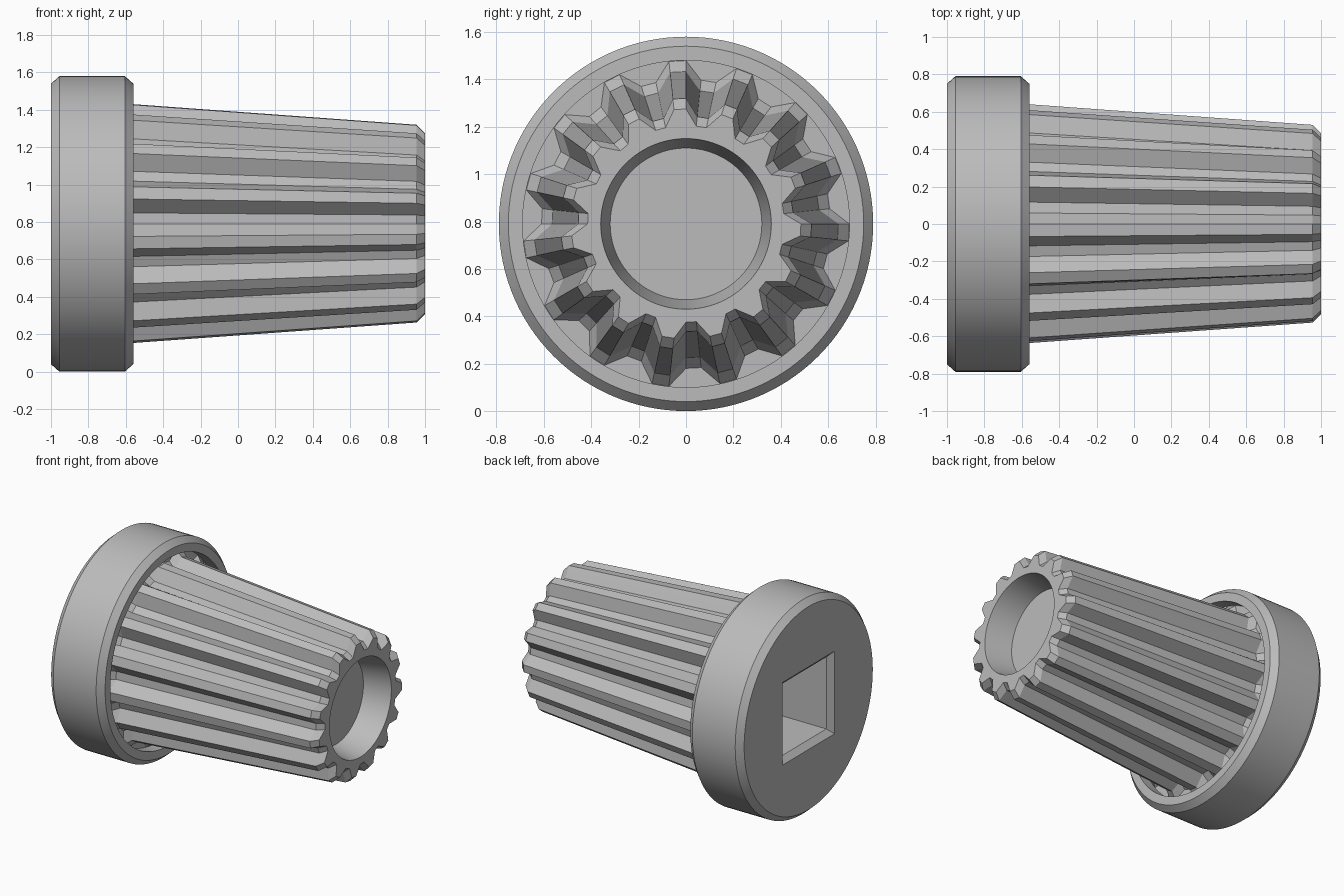
import bpy, bmesh, math
from mathutils import Vector

cube = bpy.data.objects.get("Cube")
if cube:
    bpy.data.objects.remove(cube, do_unlink=True)

N = 120          # points per ring, 3 degrees apart
AXIS_Z = 0.79    # height of the long axis

grey = bpy.data.materials.new("plain grey")
grey.use_nodes = True
colour = (0.5, 0.5, 0.5, 1)
grey.diffuse_color = colour
grey.node_tree.nodes["Principled BSDF"].inputs["Base Color"].default_value = colour


def polar(x, r, i):
    a = math.tau * i / N
    return Vector((x, -r * math.cos(a), AXIS_Z + r * math.sin(a)))


def circle(x, r):
    return [polar(x, r, i) for i in range(N)]


def square(x, half):
    ring = []
    for i in range(N):
        a = math.tau * i / N
        ring.append(polar(x, half / max(abs(math.cos(a)), abs(math.sin(a))), i))
    return ring


def toothed(x, tip, root):
    # fifteen teeth: two root corners, then two tip corners
    def corner(i):
        return polar(x, tip if (i // 2) % 4 >= 2 else root, i)
    return [corner(i) if i % 2 == 0 else (corner(i - 1) + corner(i + 1)) / 2
            for i in range(N)]


def loft(name, rings, cyclic=False):
    bm = bmesh.new()
    loops = [[bm.verts.new(p) for p in ring] for ring in rings]
    pairs = list(zip(loops, loops[1:]))
    if cyclic:
        pairs.append((loops[-1], loops[0]))
    else:
        bm.faces.new(loops[0])
        bm.faces.new(loops[-1])
    for a, b in pairs:
        for i in range(N):
            j = (i + 1) % N
            bm.faces.new((a[i], a[j], b[j], b[i]))
    bmesh.ops.recalc_face_normals(bm, faces=bm.faces)
    mesh = bpy.data.meshes.new(name)
    bm.to_mesh(mesh)
    bm.free()
    mesh.materials.append(grey)
    obj = bpy.data.objects.new(name, mesh)
    bpy.context.collection.objects.link(obj)
    bpy.ops.object.select_all(action='DESELECT')
    obj.select_set(True)
    bpy.context.view_layer.objects.active = obj
    bpy.ops.object.shade_smooth_by_angle(angle=math.radians(20))
    return obj


FLOOR = -0.65    # bottom of the collar recess

# Collar: chamfered rim, square socket mouth, shallow recess round the shaft
loft("collar", [
    square(FLOOR, 0.265),
    square(-0.96, 0.265),
    square(-1.0, 0.305),
    circle(-1.0, 0.75),
    circle(-0.955, 0.79),
    circle(-0.605, 0.79),
    circle(-0.56, 0.75),
    circle(-0.56, 0.69),
    circle(FLOOR, 0.69),
], cyclic=True)

# Shaft: square socket inside, tapered flutes outside, round bore at the tip
loft("fluted_shaft", [
    square(0.0, 0.265),
    square(FLOOR, 0.265),
    toothed(FLOOR, 0.689, 0.61),
    toothed(-0.60, 0.643, 0.565),
    toothed(0.955, 0.53, 0.455),
    toothed(1.0, 0.485, 0.415),
    circle(1.0, 0.36),
    circle(0.80, 0.32),
])
